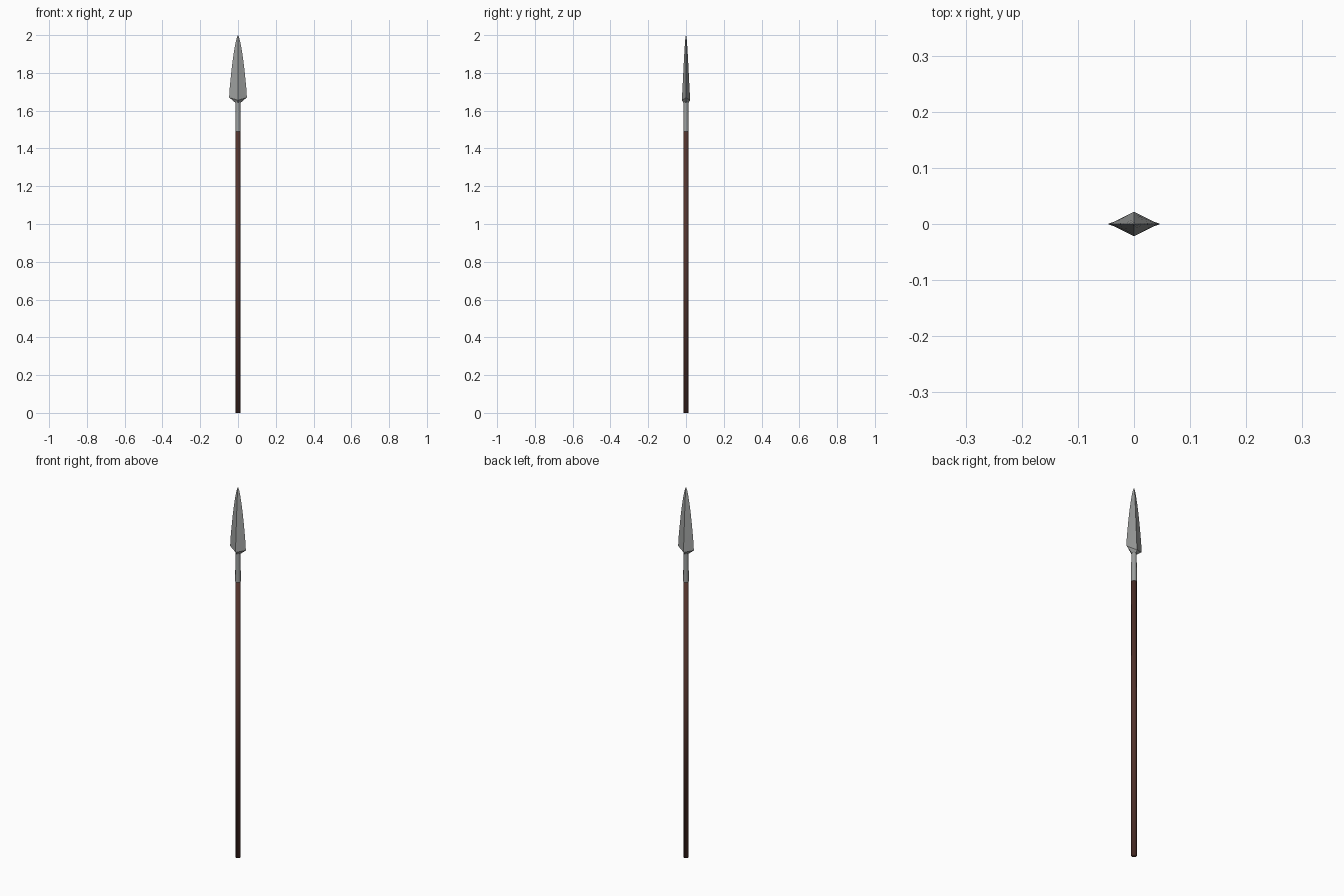
import bpy, bmesh, math

if "Cube" in bpy.data.objects:
    bpy.data.objects.remove(bpy.data.objects["Cube"])


def material(name, rgb):
    m = bpy.data.materials.new(name)
    m.diffuse_color = (*rgb, 1)
    m.use_nodes = True
    m.node_tree.nodes["Principled BSDF"].inputs["Base Color"].default_value = m.diffuse_color
    return m


wood = material("dark_wood", (0.085, 0.033, 0.025))
steel = material("grey_steel", (0.33, 0.34, 0.335))


def loft(name, sections, mat):
    """Skin a list of closed rings, capping both ends."""
    bm = bmesh.new()
    rings = [[bm.verts.new(p) for p in s] for s in sections]
    n = len(rings[0])
    for a, b in zip(rings, rings[1:]):
        for i in range(n):
            j = (i + 1) % n
            bm.faces.new((a[i], a[j], b[j], b[i]))
    bm.faces.new(rings[0][::-1])
    bm.faces.new(rings[-1])
    bmesh.ops.recalc_face_normals(bm, faces=bm.faces)
    me = bpy.data.meshes.new(name)
    bm.to_mesh(me)
    bm.free()
    me.materials.append(mat)
    ob = bpy.data.objects.new(name, me)
    bpy.context.collection.objects.link(ob)
    return ob


def circle(r, z, n=12):
    return [(r * math.cos(math.tau * i / n), r * math.sin(math.tau * i / n), z)
            for i in range(n)]


def diamond(w, t, z, drop=0.0):
    """Slightly hollow-ground diamond; drop lowers the ridge below the edges."""
    quarter = [(w, 0, z), (w * 0.75, t * 0.19, z - drop * 0.25)]
    ridge = (0, t, z - drop)
    half = quarter + [ridge, (-w * 0.75, t * 0.19, z - drop * 0.25)]
    return half + [(-x, -y, zz) for x, y, zz in half]


# wooden shaft, softly shaded over its ends
shaft = loft("shaft", [circle(0.0135, 0), circle(0.0135, 1.495)], wood)
shaft.data.shade_smooth()

# metal socket joining shaft and blade
socket = loft("socket", [circle(0.014, 1.49), circle(0.0125, 1.68)], steel)

# leaf blade: half width, half thickness, height, ridge drop
profile = [(0.014, 0.014, 1.642, 0.0), (0.047, 0.022, 1.67, 0.015),
           (0.044, 0.0185, 1.72, 0.0), (0.036, 0.0145, 1.80, 0.0),
           (0.029, 0.0115, 1.86, 0.0), (0.021, 0.0085, 1.915, 0.0),
           (0.013, 0.0055, 1.96, 0.0), (0.006, 0.003, 1.988, 0.0),
           (0.0008, 0.0006, 2.0, 0.0)]
blade = loft("blade", [diamond(*p) for p in profile], steel)

# smooth metal with sharp edges kept
for ob in (socket, blade):
    bpy.ops.object.select_all(action='DESELECT')
    ob.select_set(True)
    bpy.context.view_layer.objects.active = ob
    bpy.ops.object.shade_smooth_by_angle(angle=math.radians(35))
